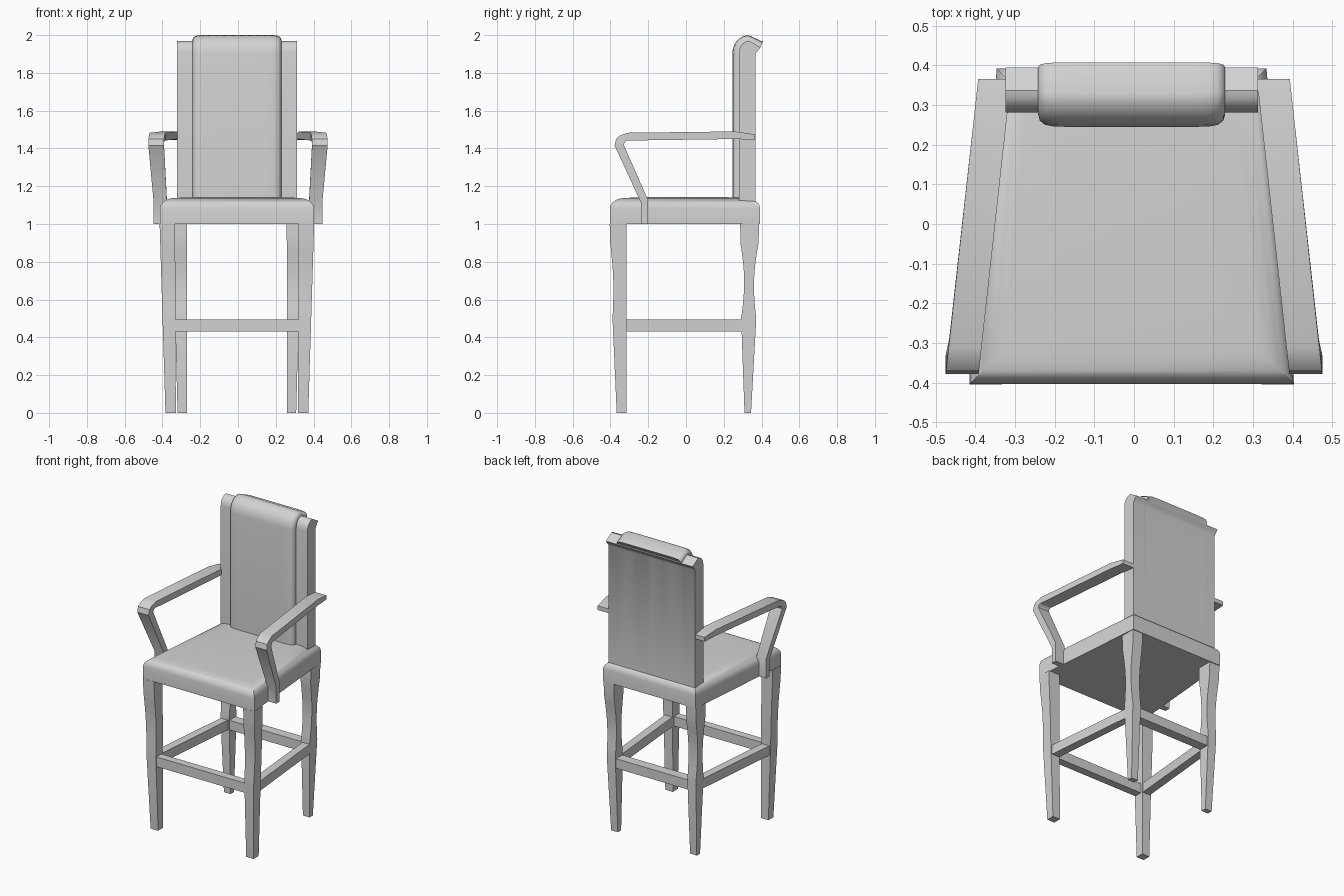
import bpy
import bmesh
from math import sin, cos, pi, radians

cube = bpy.data.objects.get("Cube")
if cube:
    bpy.data.objects.remove(cube, do_unlink=True)

COLOUR = (0.65, 0.65, 0.65, 1)
grey = bpy.data.materials.new("plain grey")
grey.use_nodes = True
grey.diffuse_color = COLOUR
grey.node_tree.nodes["Principled BSDF"].inputs["Base Color"].default_value = COLOUR

SHIFT = -0.006  # the frame sits slightly off the centre line of the arms
SEAT_BASE = 1.0
RAIL_BOTTOM, RAIL_TOP = 0.43, 0.494
QUARTER = [pi / 2 * step / 5 for step in range(6)]  # angles of a quarter turn


def mix(start, end, amount):
    return start + (end - start) * amount


def loft(name, rings, angle=30):
    """Skin a list of equal-length closed rings and cap both ends."""
    bm = bmesh.new()
    loops = [[bm.verts.new(point) for point in ring] for ring in rings]
    count = len(loops[0])
    for lower, upper in zip(loops, loops[1:]):
        for i in range(count):
            j = (i + 1) % count
            bm.faces.new((lower[i], lower[j], upper[j], upper[i]))
    bm.faces.new(reversed(loops[0]))
    bm.faces.new(loops[-1])
    bmesh.ops.recalc_face_normals(bm, faces=bm.faces)
    mesh = bpy.data.meshes.new(name)
    bm.to_mesh(mesh)
    bm.free()
    mesh.materials.append(grey)
    obj = bpy.data.objects.new(name, mesh)
    bpy.context.collection.objects.link(obj)
    bpy.ops.object.select_all(action='DESELECT')
    obj.select_set(True)
    bpy.context.view_layer.objects.active = obj
    bpy.ops.object.shade_smooth_by_angle(angle=radians(angle))


def rectangle(left, right, front, back, z):
    """Horizontal four-point ring."""
    corners = ((left, front), (right, front), (right, back), (left, back))
    return [(x + SHIFT, y, z) for x, y in corners]


# Seat: tapered cushion whose upper edge is a quarter ellipse
def seat_ring(inset, z):
    wide, narrow = 0.408 - inset, 0.34 - inset
    front, back = inset - 0.403, 0.392 - inset
    corners = ((-wide, front), (wide, front), (narrow, back), (-narrow, back))
    return [(x + SHIFT, y, z) for x, y in corners]


seat_rings = [seat_ring(0, SEAT_BASE)]
seat_rings += [seat_ring(0.08 * (1 - cos(a)), SEAT_BASE + 0.083 + 0.055 * sin(a)) for a in QUARTER]
seat_rings.append(seat_ring(0.2, SEAT_BASE + 0.143))
loft("seat", seat_rings, 40)


# Legs: straight tapers with a soft wave above the foot rails
def leg(name, side, inner, outer, centre, half_depth, sway, pinch):
    rings = []
    for z in [0] + [step / 20 for step in range(10, 21)]:
        wave = max(0, sin(pi * (z - 0.5) / 0.4)) if z < 0.9 else 0
        middle = mix(*centre, z) + sway * wave
        depth = mix(*half_depth, z) - pinch * wave
        rings.append(rectangle(side * mix(*inner, z), side * mix(*outer, z),
                               middle - depth, middle + depth, z))
    loft(name, rings)


# Arms: (y, z) of the outer edge and of the inner edge, from foot to rear end
ARM_PATH = [
    ((-0.237, 1), (-0.2, 1)),
    ((-0.237, 1.11), (-0.2, 1.125)),
    ((-0.378, 1.415), (-0.33, 1.42)),
    ((-0.37, 1.45), (-0.325, 1.432)),
    ((-0.35, 1.468), (-0.315, 1.44)),
    ((-0.31, 1.483), (-0.3, 1.442)),
    ((0.262, 1.49), (0.262, 1.45)),
    ((0.365, 1.474), (0.365, 1.446)),
]


def arm_ring(side, outside, inside):
    """The arms spread outwards to the front and narrow towards the foot."""
    near = 0.35 - 0.11 * outside[0]
    far = near + (0.07 if outside[1] < 1.2 else 0.083)
    near, far = side * near, side * far
    return [(near, *outside), (far, *outside), (far, *inside), (near, *inside)]


def side_rail_ring(side, y, inner, outer):
    corners = ((inner, RAIL_BOTTOM), (outer, RAIL_BOTTOM), (outer, RAIL_TOP), (inner, RAIL_TOP))
    return [(side * x + SHIFT, y, z) for x, z in corners]


for label, side in (("left", 1), ("right", -1)):
    leg(f"front_leg_{label}", side, inner=(0.323, 0.327), outer=(0.378, 0.409),
        centre=(-0.345, -0.36), half_depth=(0.029, 0.044), sway=0.006, pinch=0.004)
    leg(f"rear_leg_{label}", side, inner=(0.265, 0.264), outer=(0.314, 0.34),
        centre=(0.327, 0.337), half_depth=(0.03, 0.05), sway=0, pinch=0.018)
    loft(f"arm_{label}", [arm_ring(side, *edges) for edges in ARM_PATH], 25)
    loft(f"side_rail_{label}", [side_rail_ring(side, -0.34, 0.33, 0.386),
                                side_rail_ring(side, 0.31, 0.272, 0.324)])

# Front and rear foot rails
for label, half, front, back in (("front", 0.34, -0.382, -0.33), ("rear", 0.285, 0.297, 0.362)):
    loft(f"{label}_rail", [rectangle(-half, half, front, back, z) for z in (RAIL_BOTTOM, RAIL_TOP)])


# Backrest: side profile that rolls backwards at the top to a thin lip
def rolled_profile(front, top, base, radius, lip):
    rear = 0.368
    profile = [(front, base)]
    for a in QUARTER:
        profile.append((front + radius * (1 - cos(a)), top - radius * 1.15 * (1 - sin(a))))
    profile += [(lip, top - 0.035), (lip - 0.014, top - 0.053), (rear, 1.9), (rear, base)]
    return profile


panel = rolled_profile(front=0.281, top=1.97, base=1.1, radius=0.055, lip=0.394)
cushion = rolled_profile(front=0.245, top=2.0, base=1.125, radius=0.085, lip=0.407)

loft("back_panel", [[(x + SHIFT, y, z) for y, z in panel] for x in (-0.318, 0.318)], 40)

# Back cushion: swells out of the panel profile with rounded sides
cushion_rings = []
for step in range(-8, 9):
    across = sin(pi / 2 * step / 8)
    swell = mix(0.1, 1, max(0, 1 - across ** 16) ** 0.5)
    cushion_rings.append([
        (0.236 * across + SHIFT, mix(p[0], c[0], swell), mix(p[1], c[1], swell))
        for p, c in zip(panel, cushion)])
loft("back_cushion", cushion_rings, 45)
